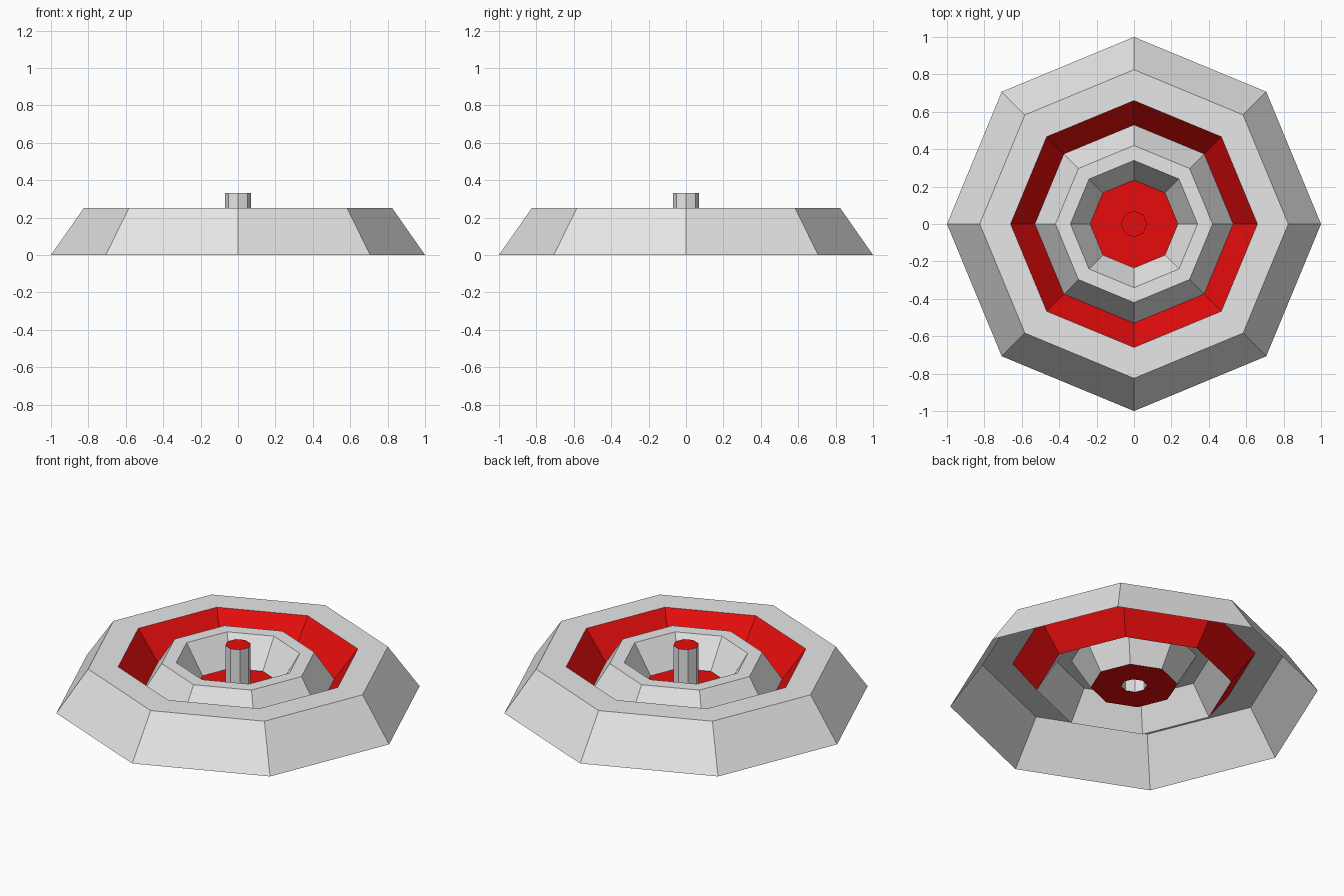
import bpy
import bmesh
from math import cos, sin, tau

SIDES = 8
RIM, FLOOR, TOP = 0.25, 0.08, 0.33   # heights of rims, sunken floor and post

cube = bpy.data.objects.get("Cube")
if cube:
    bpy.data.objects.remove(cube, do_unlink=True)


def material(name, color):
    mat = bpy.data.materials.new(name)
    mat.use_nodes = True
    mat.diffuse_color = color
    mat.node_tree.nodes["Principled BSDF"].inputs["Base Color"].default_value = color
    return mat


def lathe(name, profile, mat, capped=False):
    """Open eight-sided shell from (radius, height) points, outside to inside."""
    bm = bmesh.new()
    rings = [[bm.verts.new((r * cos(tau * i / SIDES), r * sin(tau * i / SIDES), z))
              for i in range(SIDES)] for r, z in profile]
    for outer, inner in zip(rings, rings[1:]):
        for i in range(SIDES):
            j = (i + 1) % SIDES
            bm.faces.new((outer[i], outer[j], inner[j], inner[i]))
    if capped:
        bm.faces.new(rings[-1])
    mesh = bpy.data.meshes.new(name)
    bm.to_mesh(mesh)
    bm.free()
    mesh.materials.append(mat)
    obj = bpy.data.objects.new(name, mesh)
    bpy.context.collection.objects.link(obj)
    return obj


grey = material("light_grey", (0.8, 0.8, 0.8, 1))
red = material("red", (0.85, 0.004, 0.004, 1))

# Sloped outer skirt with its flat rim
lathe("outer_skirt", [(1.0, 0), (0.825, RIM), (0.66, RIM)], grey)
# Red inward slope down to the groove
lathe("red_slope", [(0.66, RIM), (0.53, FLOOR)], red)
# Raised inner ring
lathe("inner_ring", [(0.53, FLOOR), (0.42, RIM), (0.34, RIM), (0.235, FLOOR)], grey)
# Red floor with a hole under the post
lathe("centre_floor", [(0.235, FLOOR), (0.07, FLOOR)], red)
# Hollow centre post and its red cap
lathe("post", [(0.07, FLOOR), (0.07, TOP)], grey)
lathe("post_cap", [(0.07, TOP)], red, capped=True)
